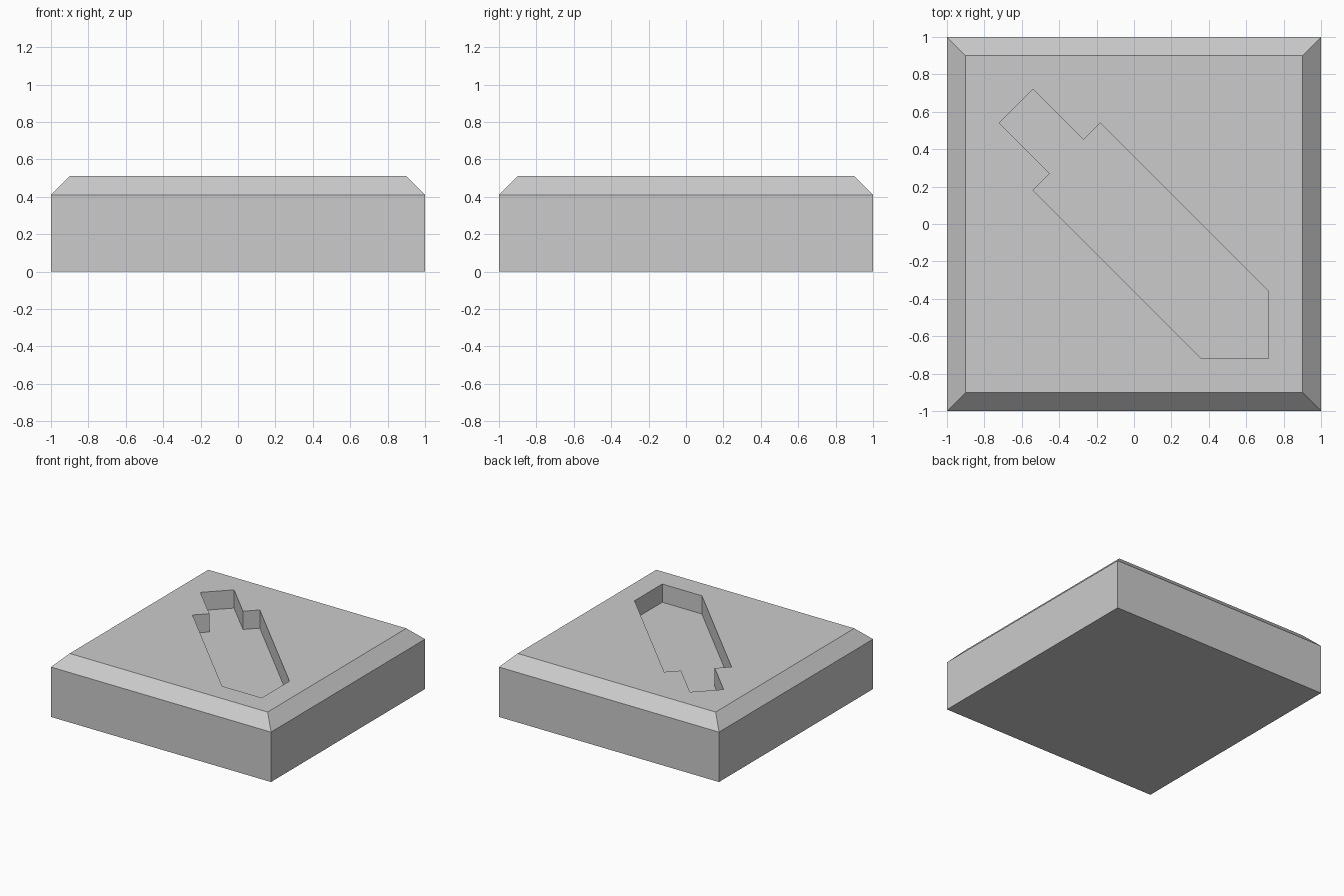
import bpy
import bmesh

if "Cube" in bpy.data.objects:
    bpy.data.objects.remove(bpy.data.objects["Cube"])


def loft(name, rings):
    """Closed solid through equal-length rings of (x, y, z) points."""
    bm = bmesh.new()
    loops = [[bm.verts.new(p) for p in ring] for ring in rings]
    n = len(loops[0])
    bm.faces.new(loops[0][::-1])
    bm.faces.new(loops[-1])
    for low, high in zip(loops, loops[1:]):
        for i in range(n):
            j = (i + 1) % n
            bm.faces.new((low[i], low[j], high[j], high[i]))
    bmesh.ops.recalc_face_normals(bm, faces=bm.faces)
    mesh = bpy.data.meshes.new(name)
    bm.to_mesh(mesh)
    bm.free()
    obj = bpy.data.objects.new(name, mesh)
    bpy.context.collection.objects.link(obj)
    return obj


def square(r, z):
    return [(-r, -r, z), (r, -r, z), (r, r, z), (-r, r, z)]


# Square tile with a chamfered top rim
TOP, CHAMFER, DEPTH = 0.51, 0.10, 0.15
tile = loft("tile", [square(1, 0), square(1, TOP - CHAMFER), square(1 - CHAMFER, TOP)])

# Diagonal pencil-shaped recess: one half of the outline, mirrored over y = -x
half = [(0.72, -0.72), (0.72, -0.36), (-0.18, 0.54), (-0.27, 0.45), (-0.54, 0.72)]
outline = half + [(-y, -x) for x, y in reversed(half[1:])]
cutter = loft("recess_cutter", [[(x, y, z) for x, y in outline]
                                for z in (TOP - DEPTH, TOP + 0.2)])
cutter.hide_render = True

# Cut the recess and discard the cutter
cut = tile.modifiers.new("recess", 'BOOLEAN')
cut.operation = 'DIFFERENCE'
cut.solver = 'EXACT'
cut.object = cutter
bpy.context.view_layer.objects.active = tile
bpy.ops.object.modifier_apply(modifier=cut.name)
bpy.data.objects.remove(cutter)
